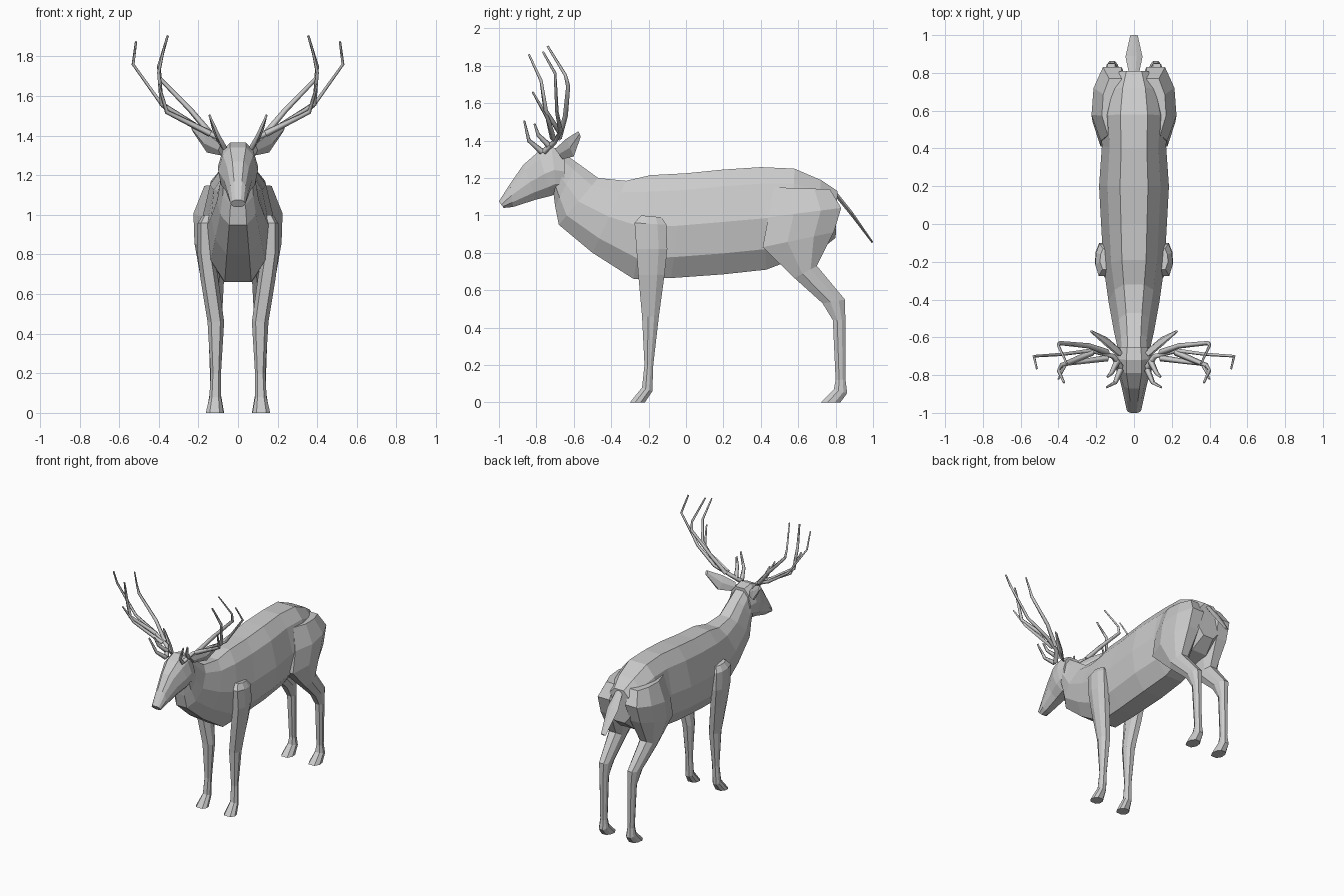
import bpy, bmesh

# cross-sections: (t along front/top -> back/bottom edge, u across half width)
BODY = [(0, .4), (.16, .76), (.5, 1), (.8, .86), (1, .42)]
LEG = [(0, .55), (.35, 1), (.72, .9), (1, .45)]
THIN = [(0, .3), (.5, 1), (1, .3)]


def loft(name, rings, half, sx=1):
    """Skin rings (y0, z0, y1, z1, centre x, half width) into a closed faceted mesh."""
    prof = half + [(t, -u) for t, u in reversed(half)]
    bm = bmesh.new()
    loops = []
    for y0, z0, y1, z1, cx, hw in rings:
        loops.append([bm.verts.new((sx * (cx + u * hw), y0 + (y1 - y0) * t, z0 + (z1 - z0) * t))
                      for t, u in prof])
    n = len(prof)
    for a, b in zip(loops, loops[1:]):
        for i in range(n):
            j = (i + 1) % n
            bm.faces.new((a[i], a[j], b[j], b[i]))
    bm.faces.new(loops[0])
    bm.faces.new(loops[-1])
    bmesh.ops.recalc_face_normals(bm, faces=bm.faces)
    me = bpy.data.meshes.new(name)
    bm.to_mesh(me)
    bm.free()
    ob = bpy.data.objects.new(name, me)
    bpy.context.collection.objects.link(ob)
    return ob


def tines(name, paths, sx):
    """Four-sided tapering branches along polylines."""
    cu = bpy.data.curves.new(name, 'CURVE')
    cu.dimensions = '3D'
    cu.bevel_depth = 0.017
    cu.bevel_resolution = 0
    cu.use_fill_caps = True
    for path in paths:
        sp = cu.splines.new('POLY')
        sp.points.add(len(path) - 1)
        for i, (p, (x, y, z)) in enumerate(zip(sp.points, path)):
            p.co = (sx * x, y, z, 1)
            p.radius = 1 - .65 * i / (len(path) - 1)
    ob = bpy.data.objects.new(name, cu)
    bpy.context.collection.objects.link(ob)
    bpy.ops.object.select_all(action='DESELECT')
    ob.select_set(True)
    bpy.context.view_layer.objects.active = ob
    bpy.ops.object.convert(target='MESH')


# head, from nose to nape
loft("head", [
    (-1.0, 1.075, -.975, 1.04, 0, .038),
    (-.94, 1.17, -.925, 1.045, 0, .05),
    (-.87, 1.27, -.80, 1.085, 0, .072),
    (-.79, 1.34, -.72, 1.105, 0, .1),
    (-.72, 1.365, -.69, 1.12, 0, .102),
    (-.65, 1.35, -.65, 1.12, 0, .09)], BODY)

# neck and torso, from nape to rump
loft("body", [
    (-.68, 1.35, -.71, 1.13, 0, .085),
    (-.58, 1.28, -.70, 1.05, 0, .09),
    (-.47, 1.2, -.68, .95, 0, .105),
    (-.32, 1.185, -.50, .8, 0, .135),
    (-.19, 1.215, -.28, .66, 0, .16),
    (0, 1.225, -.08, .665, 0, .172),
    (.2, 1.245, .2, .685, 0, .185),
    (.4, 1.258, .43, .71, 0, .17),
    (.58, 1.25, .56, .76, 0, .18),
    (.72, 1.19, .70, .80, 0, .15),
    (.81, 1.13, .80, .88, 0, .1)], BODY)

# flat leaf-shaped tail
loft("tail", [
    (.79, 1.145, .79, 1.11, 0, .025),
    (.89, 1.02, .88, 1.0, 0, .045),
    (1.0, .86, .995, .85, 0, .02)], THIN)

hind = [
    (.47, 1.15, .77, 1.14, .1, .07),
    (.44, .99, .83, 1.04, .115, .11),
    (.41, .83, .79, .91, .125, .095),
    (.58, .665, .70, .73, .13, .06),
    (.73, .53, .85, .55, .12, .042),
    (.785, .44, .852, .44, .118, .032),
    (.80, .12, .853, .12, .115, .024),
    (.79, .07, .862, .05, .115, .034),
    (.72, 0, .825, 0, .115, .045)]
fore = [
    (-.24, 1.0, -.13, .99, .15, .03),
    (-.275, .96, -.105, .95, .165, .04),
    (-.265, .82, -.10, .82, .165, .042),
    (-.255, .68, -.115, .68, .145, .045),
    (-.235, .46, -.145, .46, .112, .042),
    (-.222, .2, -.175, .2, .112, .026),
    (-.235, .08, -.18, .06, .115, .03),
    (-.30, 0, -.22, 0, .118, .045)]
ear = [
    (-.70, 1.355, -.66, 1.30, .08, .02),
    (-.64, 1.41, -.60, 1.315, .15, .025),
    (-.575, 1.45, -.563, 1.42, .225, .01)]
antler = [
    # main beam with outer tip
    [(.07, -.76, 1.34), (.11, -.70, 1.395), (.23, -.67, 1.45), (.38, -.69, 1.55),
     (.53, -.70, 1.76), (.515, -.765, 1.875)],
    # rear, front and lower tines
    [(.14, -.68, 1.41), (.24, -.645, 1.53), (.395, -.63, 1.69), (.40, -.645, 1.75), (.355, -.74, 1.905)],
    [(.22, -.68, 1.45), (.385, -.75, 1.56), (.40, -.775, 1.72), (.37, -.84, 1.86)],
    [(.14, -.71, 1.41), (.36, -.74, 1.52), (.40, -.82, 1.66)],
    # brow tines
    [(.07, -.77, 1.34), (.10, -.84, 1.40), (.145, -.865, 1.505)],
    [(.09, -.73, 1.37), (.12, -.79, 1.43), (.14, -.81, 1.49)]]

for side, s in (("right", 1), ("left", -1)):
    loft("hind_leg_" + side, hind, LEG, s)
    loft("front_leg_" + side, fore, LEG, s)
    loft("ear_" + side, ear, THIN, s)
    tines("antler_" + side, antler, s)
